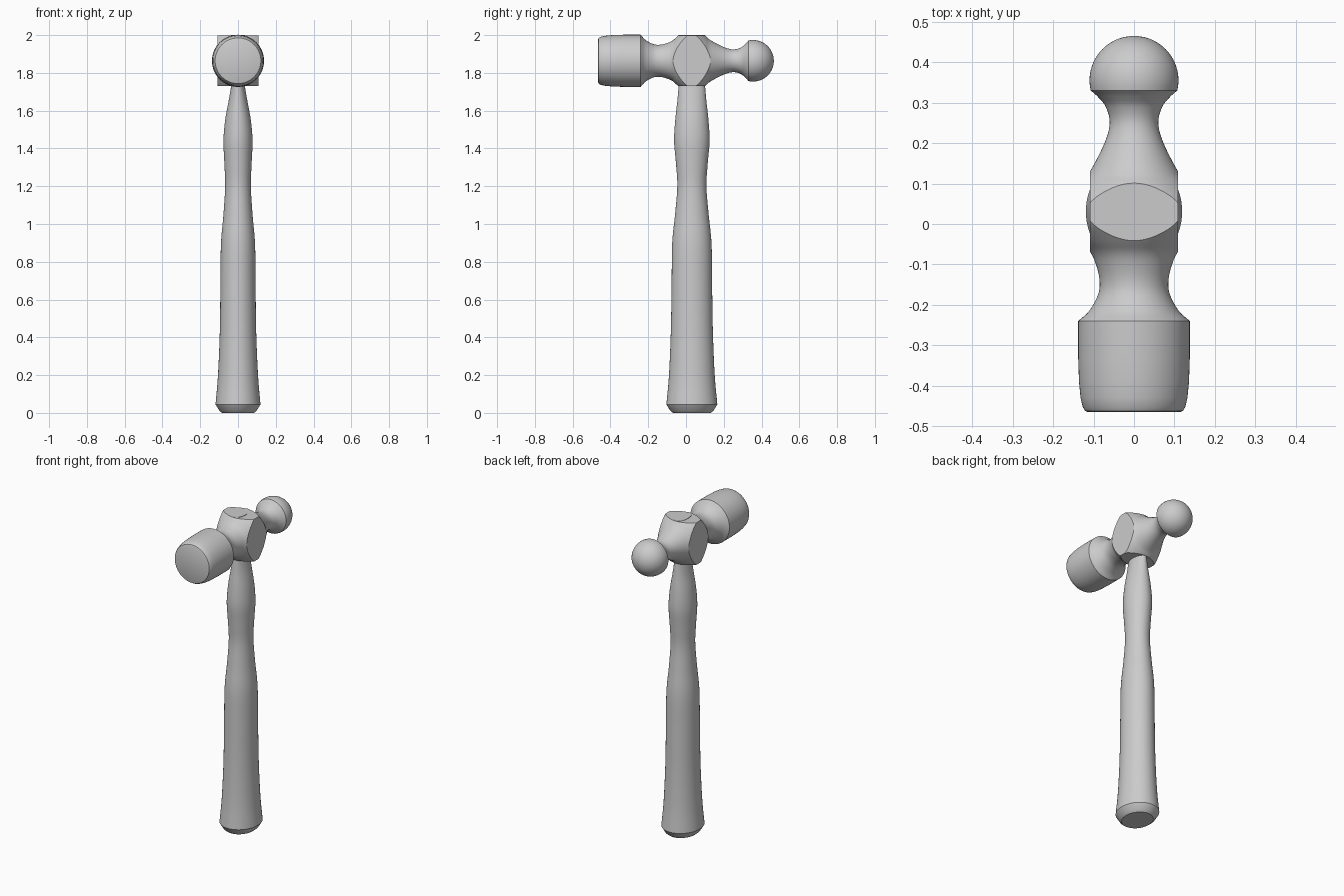
import bpy, bmesh, math
from mathutils import Vector

if "Cube" in bpy.data.objects:
    bpy.data.objects.remove(bpy.data.objects["Cube"])

CZ = 1.864  # height of the head axis
CY = 0.031  # handle centre in depth


def smooth(pts, n=5):
    """Catmull-Rom curve through the points."""
    p = [Vector(q) for q in pts]
    p = [2 * p[0] - p[1]] + p + [2 * p[-1] - p[-2]]
    out = []
    for i in range(1, len(p) - 2):
        a, b, c, d = p[i - 1:i + 3]
        for k in range(n):
            t = k / n
            out.append(0.5 * (2 * b + (c - a) * t + (2 * a - 5 * b + 4 * c - d) * t * t
                              + (3 * b - a - 3 * c + d) * t ** 3))
    return out + [p[-2]]


def loft(name, rings, place, sides=64):
    """Skin elliptical rings (position, half width, half depth)."""
    bm = bmesh.new()
    loops = []
    for s, ru, rv in rings:
        loops.append([bm.verts.new(place(s, ru * math.cos(a), rv * math.sin(a)))
                      for a in (2 * math.pi * i / sides for i in range(sides))])
    for l0, l1 in zip(loops, loops[1:]):
        for i in range(sides):
            j = (i + 1) % sides
            bm.faces.new((l0[i], l0[j], l1[j], l1[i]))
    bm.faces.new(loops[0])
    bm.faces.new(loops[-1])
    bmesh.ops.recalc_face_normals(bm, faces=bm.faces)
    me = bpy.data.meshes.new(name)
    bm.to_mesh(me)
    bm.free()
    ob = bpy.data.objects.new(name, me)
    bpy.context.collection.objects.link(ob)
    return ob


def shade(ob, angle):
    bpy.ops.object.select_all(action='DESELECT')
    ob.select_set(True)
    bpy.context.view_layer.objects.active = ob
    bpy.ops.object.shade_smooth_by_angle(angle=math.radians(angle))


# Handle: chamfered butt, swelling grip, thin waist, tenon through the head
grip = smooth([(0.045, 0.119, 0.135), (0.2, 0.106, 0.121), (0.44, 0.096, 0.111),
               (0.7, 0.093, 0.107), (0.9, 0.09, 0.104), (1.05, 0.077, 0.089),
               (1.2, 0.068, 0.077), (1.32, 0.072, 0.084), (1.44, 0.077, 0.094),
               (1.55, 0.068, 0.088), (1.65, 0.05, 0.077), (1.73, 0.036, 0.07)])
butt = [(0, 0.085, 0.1), (0.012, 0.099, 0.115)]
handle = loft("handle", butt + grip + [(2.0, 0.036, 0.07)],
              lambda s, u, v: (u, CY + v, s))
shade(handle, 25)

# Head: striking face, poll, neck and ball peen turned about the y axis
face = [(-0.465, 0.114), (-0.462, 0.121), (-0.452, 0.127), (-0.43, 0.132),
        (-0.39, 0.136), (-0.33, 0.138)]
body = smooth([(-0.24, 0.138), (-0.215, 0.111), (-0.175, 0.089), (-0.14, 0.085),
               (-0.10, 0.094), (-0.07, 0.108), (-0.04, 0.135), (0, 0.168),
               (0.03, 0.178), (0.06, 0.168), (0.10, 0.135), (0.13, 0.109),
               (0.20, 0.073), (0.25, 0.06), (0.29, 0.07), (0.315, 0.09), (0.33, 0.107)])
ball = []
for i in range(1, 17):
    a = math.radians(103 - 102 * i / 16)
    ball.append((0.355 + 0.11 * math.cos(a), 0.11 * math.sin(a)))
profile = face + [tuple(p) for p in body] + ball
head = loft("head", [(y, r, r) for y, r in profile],
            lambda s, u, v: (u, s, CZ + v))

# Flat cheeks, top and bottom cut from the middle of the head
for axis, half in ((0, 0.109), (2, 0.134)):
    for side in (-1, 1):
        centre = Vector((0, 0.03, CZ))
        centre[axis] += side * (half + 0.1)
        size = Vector((0.6, 0.32, 0.6))
        size[axis] = 0.2
        bpy.ops.mesh.primitive_cube_add(size=1, location=centre)
        cutter = bpy.context.object
        cutter.name = "cheek_cutter"
        cutter.scale = size
        cutter.hide_render = True
        mod = head.modifiers.new("flat", 'BOOLEAN')
        mod.operation = 'DIFFERENCE'
        mod.solver = 'EXACT'
        mod.object = cutter
        bpy.context.view_layer.objects.active = head
        bpy.ops.object.modifier_apply(modifier=mod.name)
        bpy.data.objects.remove(cutter)
shade(head, 25)
